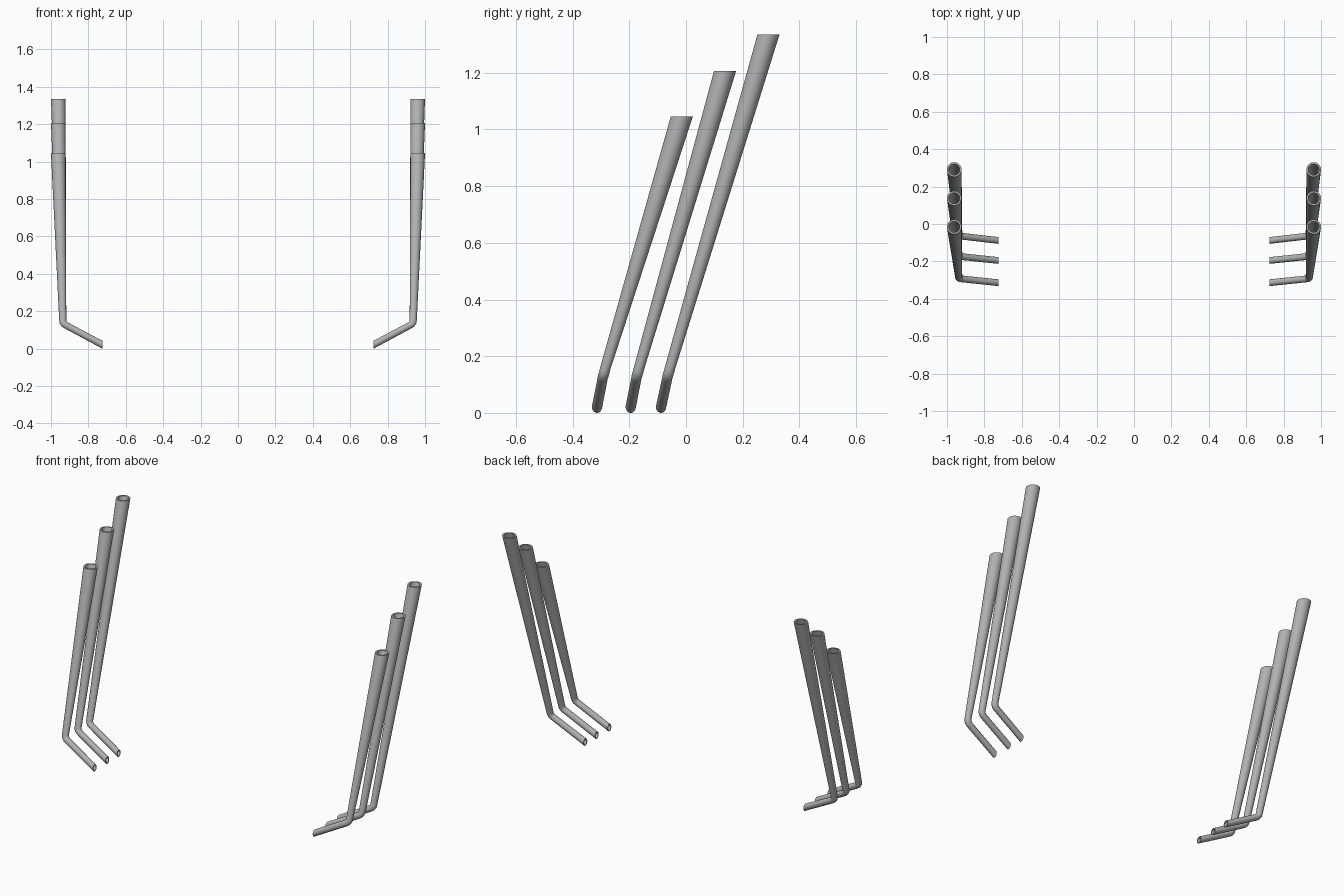
import bpy, bmesh, math
from mathutils import Vector

cube = bpy.data.objects.get("Cube")
if cube:
    bpy.data.objects.remove(cube)

grey = bpy.data.materials.new("pipe grey")
grey.use_nodes = True
colour = (0.45, 0.45, 0.45, 1)
grey.diffuse_color = colour
grey.node_tree.nodes["Principled BSDF"].inputs["Base Color"].default_value = colour

SIDES = 32
WALL = 0.75   # inner radius as a share of the outer


def add_ring(bm, centre, tilt, ry, rv):
    """Ring of vertices; tilt 0 is an upright ring, 90 a level one."""
    a = math.radians(tilt)
    u, v = Vector((0, ry, 0)), Vector((-math.sin(a), 0, math.cos(a))) * rv
    steps = [2 * math.pi * i / SIDES for i in range(SIDES)]
    return [bm.verts.new(centre + u * math.cos(t) + v * math.sin(t)) for t in steps]


def bridge(bm, a, b):
    for i in range(SIDES):
        j = (i + 1) % SIDES
        bm.faces.new((a[i], a[j], b[j], b[i]))


def make_pipe(name, side, y_foot, y_bend, y_top, z_top):
    # centre, tilt, radius along y, radius across
    stations = [
        ((0.725, y_foot, 0.021), 0, 0.018, 0.021),
        ((0.916, y_bend - 0.008, 0.123), 28, 0.018, 0.018),
        ((0.928, y_bend - 0.006, 0.131), 48, 0.019, 0.019),
        ((0.935, y_bend - 0.003, 0.141), 70, 0.019, 0.019),
        ((0.937, y_bend, 0.153), 90, 0.019, 0.019),
        ((0.961, y_top, z_top), 90, 0.039, 0.039),
    ]
    bm = bmesh.new()
    skins = []
    for share in (1, WALL):
        rings = [add_ring(bm, Vector(c), t, ry * share, rv * share)
                 for c, t, ry, rv in stations]
        for a, b in zip(rings, rings[1:]):
            bridge(bm, a, b)
        skins.append(rings)
    # rims joining the outer and inner skins at both open ends
    for end in (0, -1):
        bridge(bm, skins[0][end], skins[1][end])
    for vert in bm.verts:
        vert.co.x *= side
    bmesh.ops.recalc_face_normals(bm, faces=bm.faces)
    mesh = bpy.data.meshes.new(name)
    bm.to_mesh(mesh)
    bm.free()
    mesh.materials.append(grey)
    obj = bpy.data.objects.new(name, mesh)
    bpy.context.collection.objects.link(obj)
    bpy.ops.object.select_all(action='DESELECT')
    obj.select_set(True)
    bpy.context.view_layer.objects.active = obj
    bpy.ops.object.shade_smooth_by_angle(angle=math.radians(40))


# three pipes per side, growing taller towards the back
PIPES = {
    "front": (-0.314, -0.286, -0.015, 1.045),
    "middle": (-0.195, -0.167, 0.138, 1.207),
    "rear": (-0.088, -0.058, 0.291, 1.335),
}
for side_name, side in (("left", 1), ("right", -1)):
    for place, dims in PIPES.items():
        make_pipe(f"{side_name}_{place}_exhaust_pipe", side, *dims)
